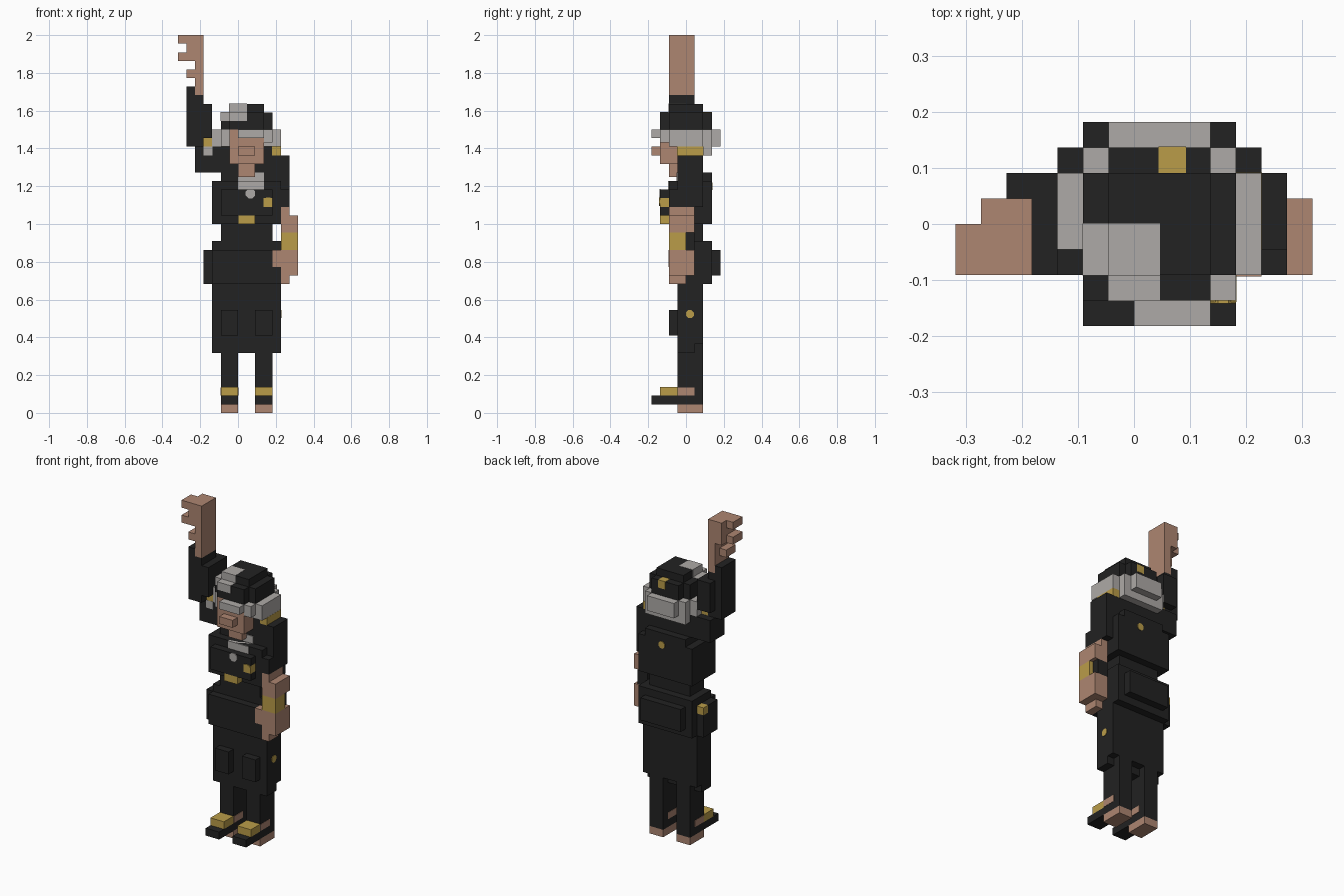
import bpy, bmesh, math
from mathutils import Matrix, Vector

U = 2 / 44   # one block
cube = bpy.data.objects.get("Cube")
if cube:
    bpy.data.objects.remove(cube, do_unlink=True)


def material(name, rgb):
    m = bpy.data.materials.new(name)
    m.use_nodes = True
    col = (*rgb, 1)
    m.diffuse_color = col
    m.node_tree.nodes["Principled BSDF"].inputs["Base Color"].default_value = col
    return m


BLACK = material("black cloth", (0.016, 0.016, 0.016))
SKIN = material("skin", (0.42, 0.238, 0.166))
GREY = material("pale grey", (0.42, 0.40, 0.385))
GOLD = material("gold", (0.49, 0.335, 0.066))


def finish(name, bm, mat):
    me = bpy.data.meshes.new(name)
    bm.to_mesh(me)
    bm.free()
    me.materials.append(mat)
    ob = bpy.data.objects.new(name, me)
    bpy.context.scene.collection.objects.link(ob)
    return ob


def blocks(name, mat, *boxes, grow=0.0):
    """Boxes as (x0, x1, y0, y1, z0, z1) in block units."""
    bm = bmesh.new()
    for x0, x1, y0, y1, z0, z1 in boxes:
        size = Vector((x1 - x0, y1 - y0, z1 - z0)) + Vector((2, 2, 2)) * grow
        mid = Vector((x0 + x1, y0 + y1, z0 + z1)) / 2
        mat4 = Matrix.Translation(mid * U) @ Matrix.Diagonal((*(size * U), 1))
        bmesh.ops.create_cube(bm, size=1, matrix=mat4)
    return finish(name, bm, mat)


def button(name, mat, pos, axis, r=0.5):
    """Thin eight-sided plate facing along an axis."""
    bm = bmesh.new()
    rot = Matrix.Rotation(math.pi / 2, 4, 'Y' if axis == 'x' else 'X')
    spin = Matrix.Rotation(math.pi / 8, 4, 'Z')
    bmesh.ops.create_cone(bm, cap_ends=True, segments=8, radius1=r * U, radius2=r * U,
                          depth=0.006, matrix=Matrix.Translation(Vector(pos) * U) @ rot @ spin)
    return finish(name, bm, mat)


# Legs and feet
for side, x in (("right", -2), ("left", 2)):
    blocks(side + "_foot", SKIN, (x, x + 2, -1, 2, 0, 1))
    blocks(side + "_leg", BLACK, (x, x + 2, -1, 2, 1, 8))
    blocks(side + "_shoe", BLACK, (x, x + 2, -4, -1, 1, 2))
    blocks(side + "_shoe_buckle", GOLD, (x, x + 2, -3, -1, 2, 3))
    blocks(side + "_ankle", SKIN, (x - .04, x + 2.04, -.95, 1, 2.05, 2.95))

# Skirt with pockets, hips
blocks("skirt", BLACK, (-3, 5, -1, 1, 7, 15), (-3, 5, 1, 2, 8, 15))
blocks("skirt_pockets", BLACK, (-2, 0, -2, -1, 9, 12), (2, 4, -2, -1, 9, 12))
button("skirt_button", GOLD, (5, 0.45, 11.5), 'x')
blocks("hips", BLACK, (-3, 5, -1, 3, 15, 20), (-3, 5, -2, -1, 15, 19),
       (-2, 4, 3, 4, 16, 19), (-4, -3, -1, 1, 15, 19), (-4, -3, 1, 2, 15, 18))
blocks("hip_clasp", GOLD, (-4, -3, 1, 2, 18, 19))

# Torso
blocks("waist", BLACK, (-2, 4, -1, 2, 20, 22))
blocks("jacket", BLACK, (-3, 5, -1, 3, 22, 27), (-2, 4, -1, 3, 27, 28),
       (-3, 5, -2, -1, 22, 27), (-2, 4, -3, -2, 23, 26))
blocks("belt_buckle", GOLD, (0, 2, -3, -2, 22, 23))
button("brooch", GOLD, (3.5, -3.05, 24.6), 'y', 0.55)
blocks("brooch_pin", GOLD, (3, 4, -3.03, -2, 24, 25), grow=0.02)
button("back_button", GOLD, (1.5, 3, 26.4), 'y')
blocks("collar", GREY, (0, 3, -1.1, -0.9, 27, 28), (0, 3, -2.1, -1, 26, 27))
button("collar_pendant", GREY, (1.45, -3.03, 25.55), 'y', 0.6)

# Head
blocks("neck", SKIN, (0, 2, -2, 0, 27.5, 29))
blocks("face", SKIN, (-1, 3, -3, -1, 29, 33))
blocks("nose", SKIN, (0, 2, -4, -3, 30, 31))
blocks("head_back", BLACK, (-2, 4, -1, 2, 28, 31))
blocks("hair", GREY, (-3, 5, -1, 2, 31, 33), (-2, -1, -2, -1, 31, 33),
       (3, 5, -2, -1, 31, 33), (3, 4, -3, -2, 31.5, 33),
       (-2, 4, 2, 3, 30, 33), (-1, 3, 3, 4, 31, 33))
blocks("fringe", GREY, (0, 3, -4, -3, 32, 33))
blocks("left_earring", GOLD, (4, 5, -1, 2, 30, 31), grow=0.02)
blocks("right_earring", GOLD, (-4, -3, -1, 1, 31, 32))
blocks("right_hair_lock", GREY, (-4, -3, -1, 1, 30, 31), grow=0.02)

# Hat with pale patch and gold badge
blocks("hat", BLACK, (-2, 4, -2, 2, 33, 35), (-1, 3, -3, 3, 33, 35), (-1, 3, -2, 2, 35, 36))
blocks("hat_patch", GREY, (-1, 1, -2, 0, 35, 36), (-1, 1, -3, -2, 34, 35),
       (-2, -1, -2, 0, 34, 35), grow=0.025)
blocks("hat_badge", GOLD, (1, 2, 2, 3, 34, 35), grow=0.03)

# Raised right arm
blocks("right_sleeve", BLACK, (-5, 0, -1, 2, 28, 29), (-5, -2, -1, 2, 29, 31),
       (-6, -4, -2, 1, 31, 37), (-6, -5, -2, 1, 37, 38), (-5, -3, -2, 2, 32, 36))
blocks("right_hand", SKIN, (-5, -4, -2, 1, 37, 44), (-6, -5, -2, 1, 41, 44),
       (-7, -6, -2, 0, 43, 44), (-7, -6, -2, 0, 41, 42), (-6, -5, -2, 0, 39, 40))

# Lowered left arm
blocks("left_sleeve", BLACK, (4, 6, -1, 2, 24, 30), (5, 6, -2, -1, 24, 26))
blocks("left_forearm", SKIN, (5, 6, -2, 1, 21, 24), (6, 7, -2, 1, 21, 23))
blocks("left_bracelet", GOLD, (5, 7, -2, 0, 19, 21))
blocks("left_cuff", BLACK, (5, 6.5, 0, 1, 19, 21))
blocks("left_hand", SKIN, (5, 7, -2, 1, 16, 19), (5, 6, -2, 0, 15, 16), (4, 5, -2.05, -1, 17, 19))
